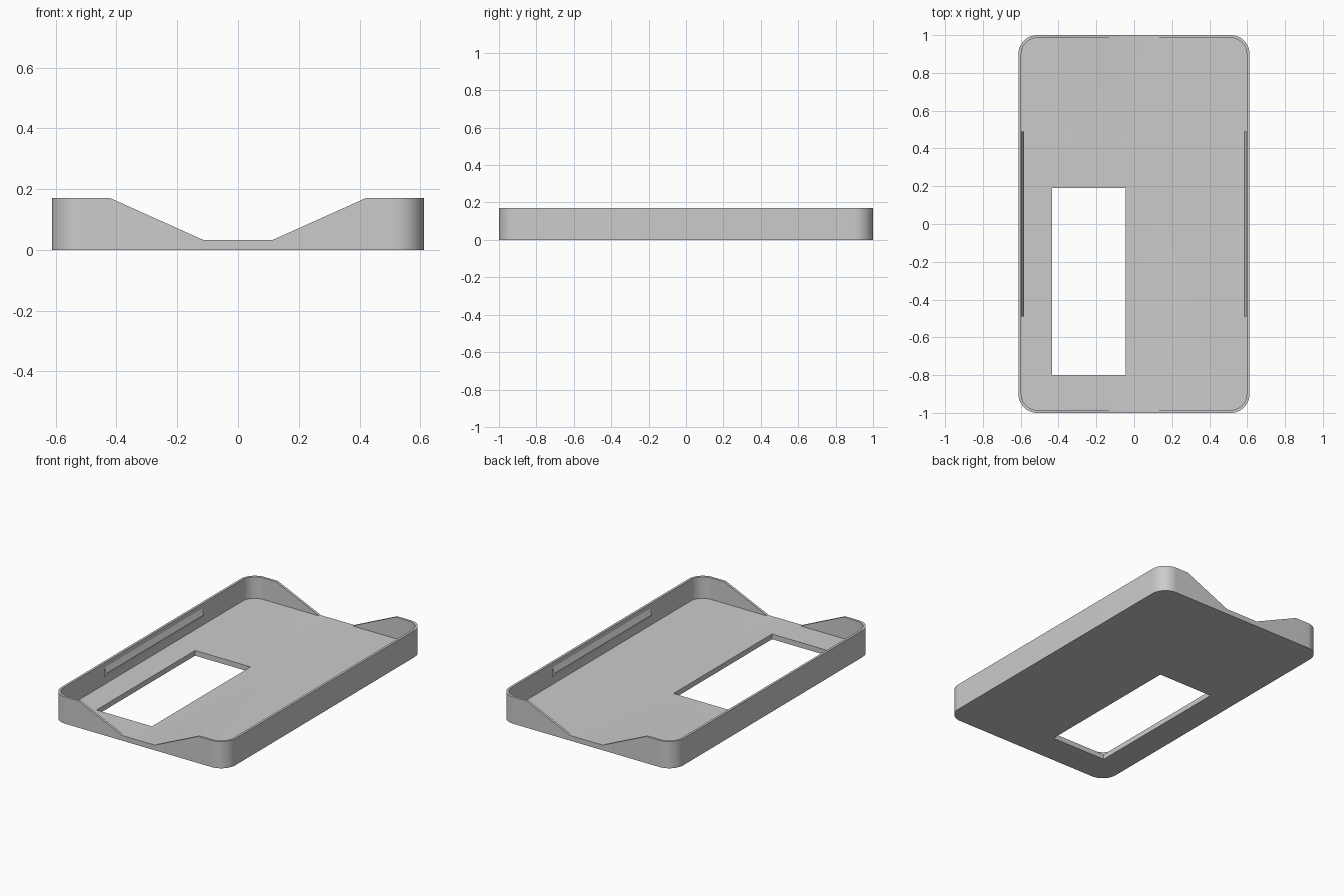
import bpy, bmesh, math
from mathutils import Vector

if "Cube" in bpy.data.objects:
    bpy.data.objects.remove(bpy.data.objects["Cube"], do_unlink=True)

HALF_X, HALF_Y, HEIGHT = 0.612, 1.0, 0.17
WALL, FLOOR, RADIUS = 0.015, 0.033, 0.1

grey = bpy.data.materials.new("light grey plastic")
grey.use_nodes = True
grey.diffuse_color = (0.6, 0.6, 0.6, 1)
grey.node_tree.nodes["Principled BSDF"].inputs["Base Color"].default_value = (0.6, 0.6, 0.6, 1)


def prism(name, points, offset):
    """Extrude a planar outline of 3D points along an offset."""
    bm = bmesh.new()
    face = bm.faces.new([bm.verts.new(p) for p in points])
    new = bmesh.ops.extrude_face_region(bm, geom=[face])["geom"]
    bmesh.ops.translate(bm, vec=Vector(offset),
                        verts=[v for v in new if isinstance(v, bmesh.types.BMVert)])
    bmesh.ops.recalc_face_normals(bm, faces=bm.faces)
    mesh = bpy.data.meshes.new(name)
    bm.to_mesh(mesh)
    bm.free()
    mesh.materials.append(grey)
    obj = bpy.data.objects.new(name, mesh)
    bpy.context.collection.objects.link(obj)
    return obj


def rounded_outline(hx, hy, r, z, steps=16):
    """Rectangle with round corners, counter-clockwise."""
    points = []
    for quarter, (sx, sy) in enumerate([(1, 1), (-1, 1), (-1, -1), (1, -1)]):
        for i in range(steps + 1):
            a = math.pi / 2 * (quarter + i / steps)
            points.append((sx * (hx - r) + r * math.cos(a),
                           sy * (hy - r) + r * math.sin(a), z))
    return points


def cut(target, cutter):
    """Subtract a cutter, then discard it."""
    cutter.hide_render = True
    mod = target.modifiers.new("cut", "BOOLEAN")
    mod.operation, mod.solver, mod.object = "DIFFERENCE", "EXACT", cutter
    bpy.context.view_layer.objects.active = target
    bpy.ops.object.modifier_apply(modifier=mod.name)
    bpy.data.objects.remove(cutter, do_unlink=True)


# Tray: rounded block, hollowed from above
tray = prism("tray", rounded_outline(HALF_X, HALF_Y, RADIUS, 0), (0, 0, HEIGHT))
cut(tray, prism("pocket_cutter",
                rounded_outline(HALF_X - WALL, HALF_Y - WALL, RADIUS - WALL, FLOOR),
                (0, 0, 0.3)))

# Sloped gaps in the front and back walls
slope = (0.42 - 0.115) / (HEIGHT - FLOOR)
top_z = HEIGHT + 0.05
top_x = 0.115 + slope * (top_z - FLOOR)
gap = [(-0.115, FLOOR), (0.115, FLOOR), (top_x, top_z), (-top_x, top_z)]
cut(tray, prism("gap_cutter", [(x, -1.1, z) for x, z in gap], (0, 2.2, 0)))

# Rectangular window through the floor
window = [(-0.435, -0.8), (-0.045, -0.8), (-0.045, 0.19), (-0.435, 0.19)]
cut(tray, prism("window_cutter", [(x, y, -0.1) for x, y in window], (0, 0, 0.3)))

# Wedge-shaped retaining ridges inside the long walls
inner = HALF_X - WALL
for side, name in ((1, "left_ridge"), (-1, "right_ridge")):
    wedge = [(inner + 0.005, 0.14), (inner, 0.14), (inner - 0.015, 0.107),
             (inner, 0.075), (inner + 0.005, 0.075)]
    prism(name, [(side * x, -0.49, z) for x, z in wedge], (0, 0.98, 0))

# Smooth corners, sharp edges elsewhere
bpy.ops.object.select_all(action="DESELECT")
tray.select_set(True)
bpy.context.view_layer.objects.active = tray
bpy.ops.object.shade_smooth_by_angle(angle=math.radians(30))
